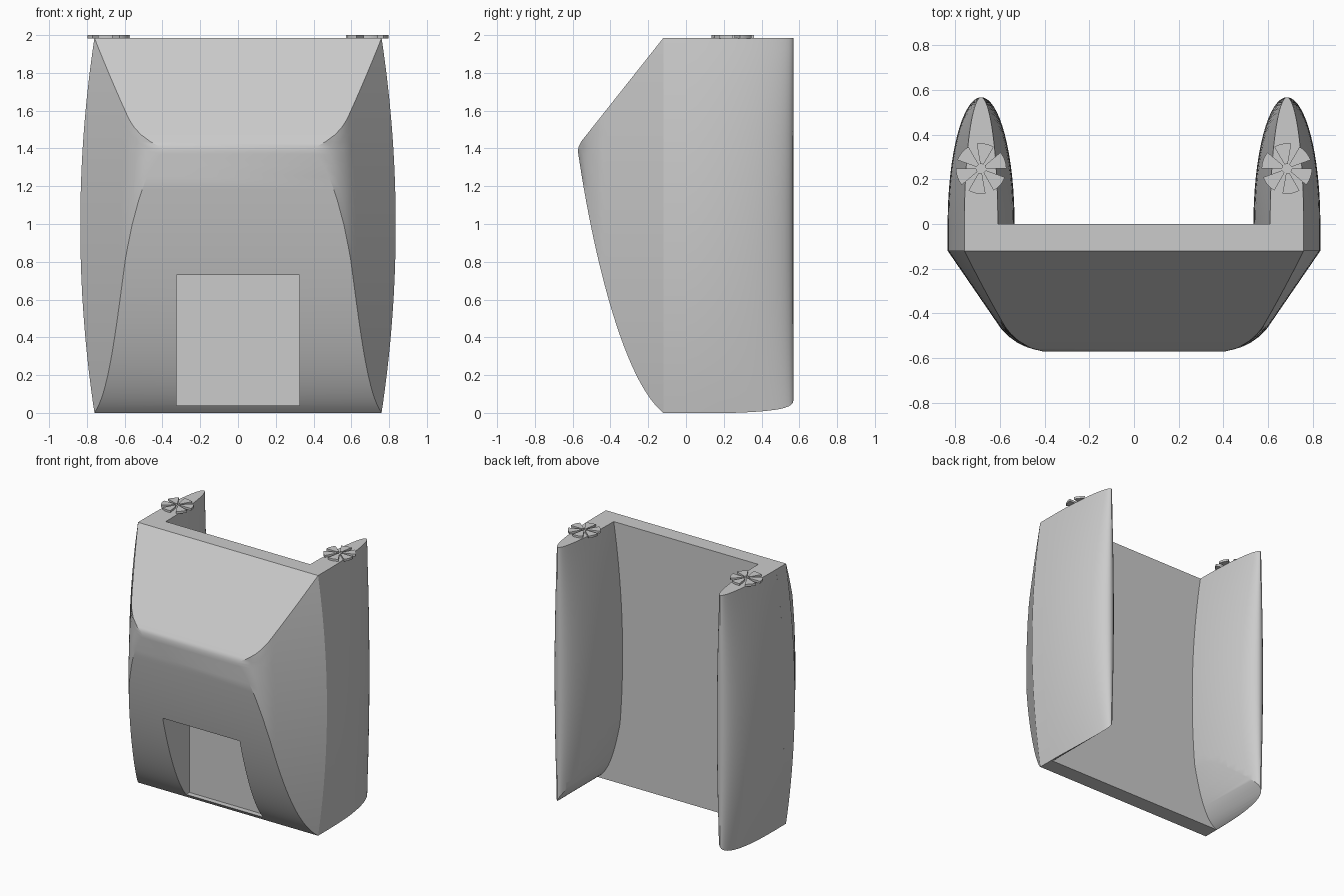
import bpy, bmesh, math
from mathutils import Vector
from mathutils.geometry import interpolate_bezier

cube = bpy.data.objects.get("Cube")
if cube:
    bpy.data.objects.remove(cube)

TOP = 1.985      # height of body and arms
RIDGE = -0.12    # where the flat sides start to slope inward
ARM_X = 0.685    # centre of each arm


def bow(z):
    """Extra half width of the barrel-shaped sides at height z."""
    return 0.075 * (1 - (2 * z / TOP - 1) ** 2)


def interp(points, x):
    for (x0, y0), (x1, y1) in zip(points, points[1:]):
        if x <= x1:
            return y0 + (y1 - y0) * (x - x0) / (x1 - x0)
    return points[-1][1]


def loft(name, rings):
    """Skin closed rings of equal length and cap both ends."""
    bm = bmesh.new()
    loops = [[bm.verts.new(p) for p in ring] for ring in rings]
    n = len(loops[0])
    for a, b in zip(loops, loops[1:]):
        for i in range(n):
            j = (i + 1) % n
            bm.faces.new((a[i], a[j], b[j], b[i]))
    bm.faces.new(loops[0][::-1])
    bm.faces.new(loops[-1])
    bmesh.ops.remove_doubles(bm, verts=bm.verts, dist=0.0005)
    bmesh.ops.recalc_face_normals(bm, faces=bm.faces)
    mesh = bpy.data.meshes.new(name)
    bm.to_mesh(mesh)
    bm.free()
    obj = bpy.data.objects.new(name, mesh)
    bpy.context.collection.objects.link(obj)
    return obj


def activate(obj):
    bpy.ops.object.select_all(action='DESELECT')
    obj.select_set(True)
    bpy.context.view_layer.objects.active = obj


def carve(obj, cutter):
    mod = obj.modifiers.new("carve", 'BOOLEAN')
    mod.operation = 'DIFFERENCE'
    mod.solver = 'EXACT'
    mod.object = cutter
    activate(obj)
    bpy.ops.object.modifier_apply(modifier=mod.name)
    bpy.data.objects.remove(cutter)


def smooth(obj):
    activate(obj)
    bpy.ops.object.shade_smooth_by_angle(angle=math.radians(28))


def mirror(obj):
    obj.modifiers.new("mirror", 'MIRROR').use_axis[0] = True


# Body: front profile swept upward, side walls sloping in with rounded corners
lower = interpolate_bezier(Vector((RIDGE, 0)), Vector((-0.33, 0.17)),
                           Vector((-0.49, 0.83)), Vector((-0.57, 1.37)), 28)
profile = [tuple(p) for p in lower] + [(-0.572, 1.39), (-0.568, 1.41), (-0.556, 1.435)]
y0, z0 = profile[-1]
profile += [(y0 + (RIDGE - y0) * k / 14, z0 + (TOP - z0) * k / 14) for k in range(1, 15)]
inset = [(0.12, 0), (0.47, 0.24), (0.505, 0.275), (0.535, 0.315),
         (0.557, 0.36), (0.572, 0.42)]

rings = []
for y_front, z in profile:
    w = 0.76 + bow(z)
    half = [(w, 0)]
    for k in range(19):
        y = RIDGE + (y_front - RIDGE) * k / 18
        half.append((w - interp(inset, -y), y))
    rings.append([(x, y, z) for x, y in half] + [(-x, y, z) for x, y in reversed(half)])
body = loft("body", rings)

# Square recess low in the front
recess = [(-0.325, 0.04), (0.325, 0.04), (0.325, 0.73), (-0.325, 0.73)]
carve(body, loft("recess_cutter", [[(x, y, z) for x, z in recess] for y in (-0.8, RIDGE)]))
smooth(body)

# Arms: half-elliptic fins that bulge at mid height
rings = []
for k in range(33):
    z = TOP * k / 32
    h = 0.075 + bow(z)
    angles = [math.pi * i / 32 for i in range(33)]
    rings.append([(ARM_X + h * math.cos(a), 0.568 * math.sin(a), z) for a in angles])
arm = loft("side_arms", rings)

# Scoop the inner lower edge of the arm into a curve
scoop = interpolate_bezier(Vector((0.775, -0.01)), Vector((0.66, 0.03)),
                           Vector((0.60, 0.2)), Vector((0.53, 0.6)), 20)
outline = [tuple(p) for p in scoop] + [(0.4, 0.6), (0.4, -0.2), (0.775, -0.2)]
carve(arm, loft("scoop_cutter", [[(x, y, z) for x, z in outline] for y in (-0.2, 0.8)]))
smooth(arm)
mirror(arm)

# Six-bladed fan on top of each arm
bm = bmesh.new()
for b in range(6):
    start = math.radians(180 + 60 * b)
    arc = [start - math.radians(40) * i / 6 for i in range(7)]
    flat = [(0.113 * math.cos(a), 0.113 * math.sin(a)) for a in arc]
    flat += [(0.022 * math.cos(a), 0.022 * math.sin(a)) for a in (arc[-1], arc[0])]
    face = bm.faces.new([bm.verts.new((ARM_X + x, 0.248 + y, TOP - 0.002)) for x, y in flat])
    lifted = bmesh.ops.extrude_face_region(bm, geom=[face])["geom"]
    bmesh.ops.translate(bm, vec=(0, 0, 0.017),
                        verts=[v for v in lifted if isinstance(v, bmesh.types.BMVert)])
bmesh.ops.recalc_face_normals(bm, faces=bm.faces)
mesh = bpy.data.meshes.new("top_fans")
bm.to_mesh(mesh)
bm.free()
fans = bpy.data.objects.new("top_fans", mesh)
bpy.context.collection.objects.link(fans)
mirror(fans)
